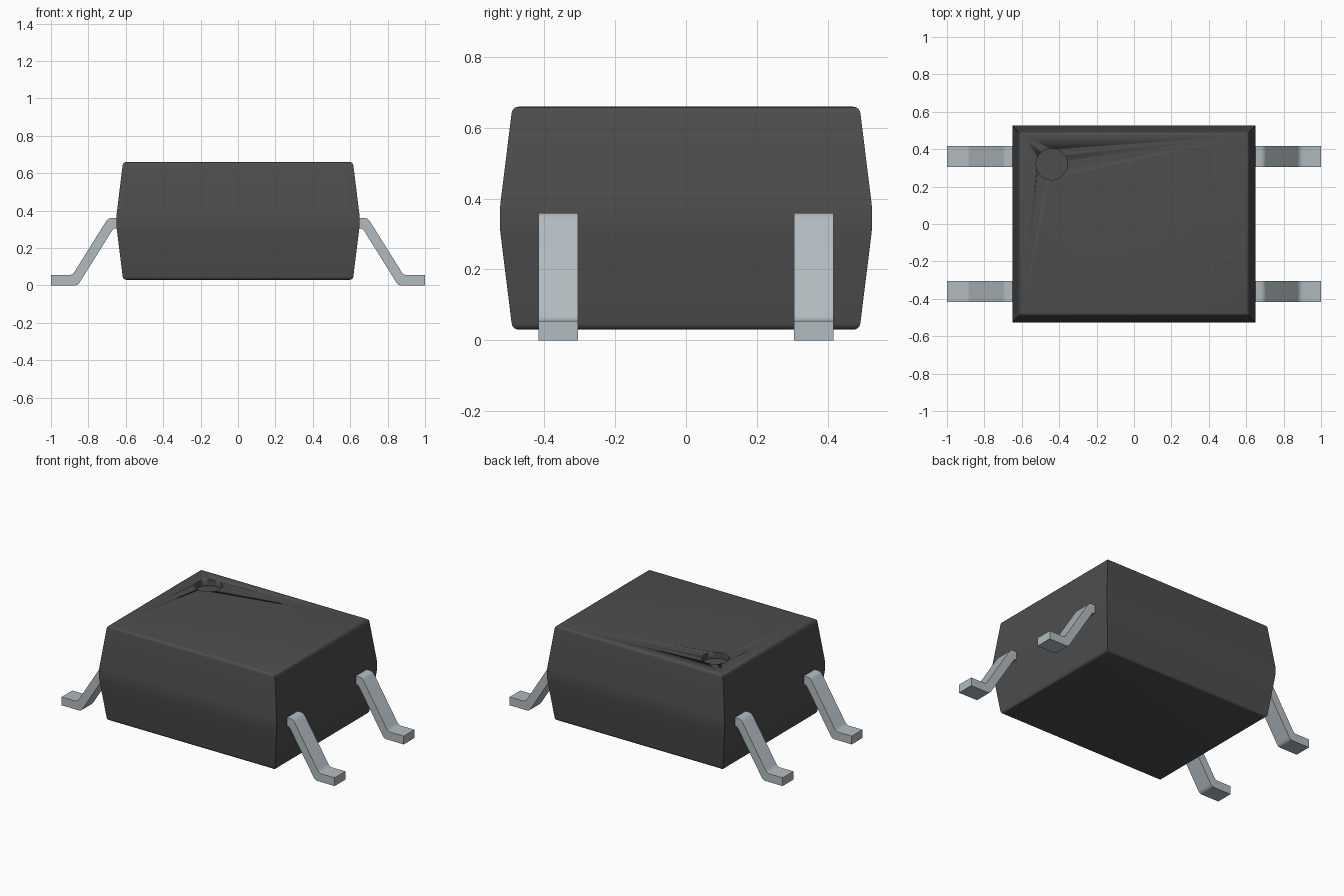
import bpy, bmesh, math

cube = bpy.data.objects.get("Cube")
if cube:
    bpy.data.objects.remove(cube, do_unlink=True)


def material(name, rgb, rough):
    m = bpy.data.materials.new(name)
    m.use_nodes = True
    m.diffuse_color = (*rgb, 1)
    bsdf = m.node_tree.nodes["Principled BSDF"]
    bsdf.inputs["Base Color"].default_value = (*rgb, 1)
    bsdf.inputs["Roughness"].default_value = rough
    return m


BLACK = material("dark grey plastic", (0.075, 0.075, 0.075), 0.6)
METAL = material("tinned metal", (0.45, 0.50, 0.53), 0.4)


def make(name, bm, mat, angle=30):
    bmesh.ops.recalc_face_normals(bm, faces=bm.faces)
    me = bpy.data.meshes.new(name)
    bm.to_mesh(me)
    bm.free()
    me.materials.append(mat)
    ob = bpy.data.objects.new(name, me)
    bpy.context.collection.objects.link(ob)
    bpy.ops.object.select_all(action='DESELECT')
    ob.select_set(True)
    bpy.context.view_layer.objects.active = ob
    bpy.ops.object.shade_smooth_by_angle(angle=math.radians(angle))
    return ob


# Body: stacked rectangles, widest at the waist, with rounded top and bottom rims
WAIST_X, WAIST_Y = 0.65, 0.526
Z0, Z1, TAPER, R = 0.03, 0.66, 0.033, 0.02
levels = []                                   # (z, inset from the waist)
for i in range(5):
    a = math.radians(90 * i / 4)
    levels.append((Z0 + R - R * math.cos(a), TAPER + R - R * math.sin(a)))
mid = [(0.30, 0.002), (0.32, 0), (0.37, 0), (0.39, 0.002)]
levels += mid + [(Z0 + Z1 - z, d) for z, d in reversed(levels)]

bm = bmesh.new()
rings = []
for z, d in levels:
    x, y = WAIST_X - d, WAIST_Y - d
    rings.append([bm.verts.new((sx * x, sy * y, z))
                  for sx, sy in ((-1, -1), (1, -1), (1, 1), (-1, 1))])
for lo, hi in zip(rings, rings[1:]):
    for i in range(4):
        j = (i + 1) % 4
        bm.faces.new((lo[i], lo[j], hi[j], hi[i]))
bm.faces.new(rings[0])
bm.faces.new(rings[-1])
body = make("body", bm, BLACK)

# Round index dimple sunk into the top
DEPTH = 0.04
bm = bmesh.new()
bmesh.ops.create_cone(bm, cap_ends=True, segments=48, radius1=0.084, radius2=0.084, depth=2 * DEPTH)
bmesh.ops.translate(bm, verts=bm.verts, vec=(-0.44, 0.32, Z1))
cutter = make("dimple_cutter", bm, BLACK)
cut = body.modifiers.new("dimple", 'BOOLEAN')
cut.operation, cut.solver, cut.object = 'DIFFERENCE', 'EXACT', cutter
bpy.context.view_layer.objects.active = body
bpy.ops.object.modifier_apply(modifier=cut.name)
bpy.data.objects.remove(cutter, do_unlink=True)

# Gull-wing leads: one bent strip profile, extruded across its width
PROFILE = [(0.60, 0.36), (0.68, 0.36), (0.693, 0.356), (0.704, 0.345),
           (0.876, 0.07), (0.886, 0.059), (0.90, 0.055), (1.0, 0.055),
           (1.0, 0.0), (0.872, 0.0), (0.859, 0.003), (0.848, 0.014),
           (0.676, 0.289), (0.668, 0.299), (0.655, 0.305), (0.60, 0.305)]


def lead(name, side, yc, width=0.112):
    bm = bmesh.new()
    face = bm.faces.new([bm.verts.new((side * x, yc - width / 2, z)) for x, z in PROFILE])
    ext = bmesh.ops.extrude_face_region(bm, geom=[face])
    bmesh.ops.translate(bm, vec=(0, width, 0),
                        verts=[v for v in ext["geom"] if isinstance(v, bmesh.types.BMVert)])
    make(name, bm, METAL, 40)


for side, s_name in ((1, "left"), (-1, "right")):
    for yc, y_name in ((-0.361, "front"), (0.361, "back")):
        lead(f"{y_name}_{s_name}_lead", side, yc)
